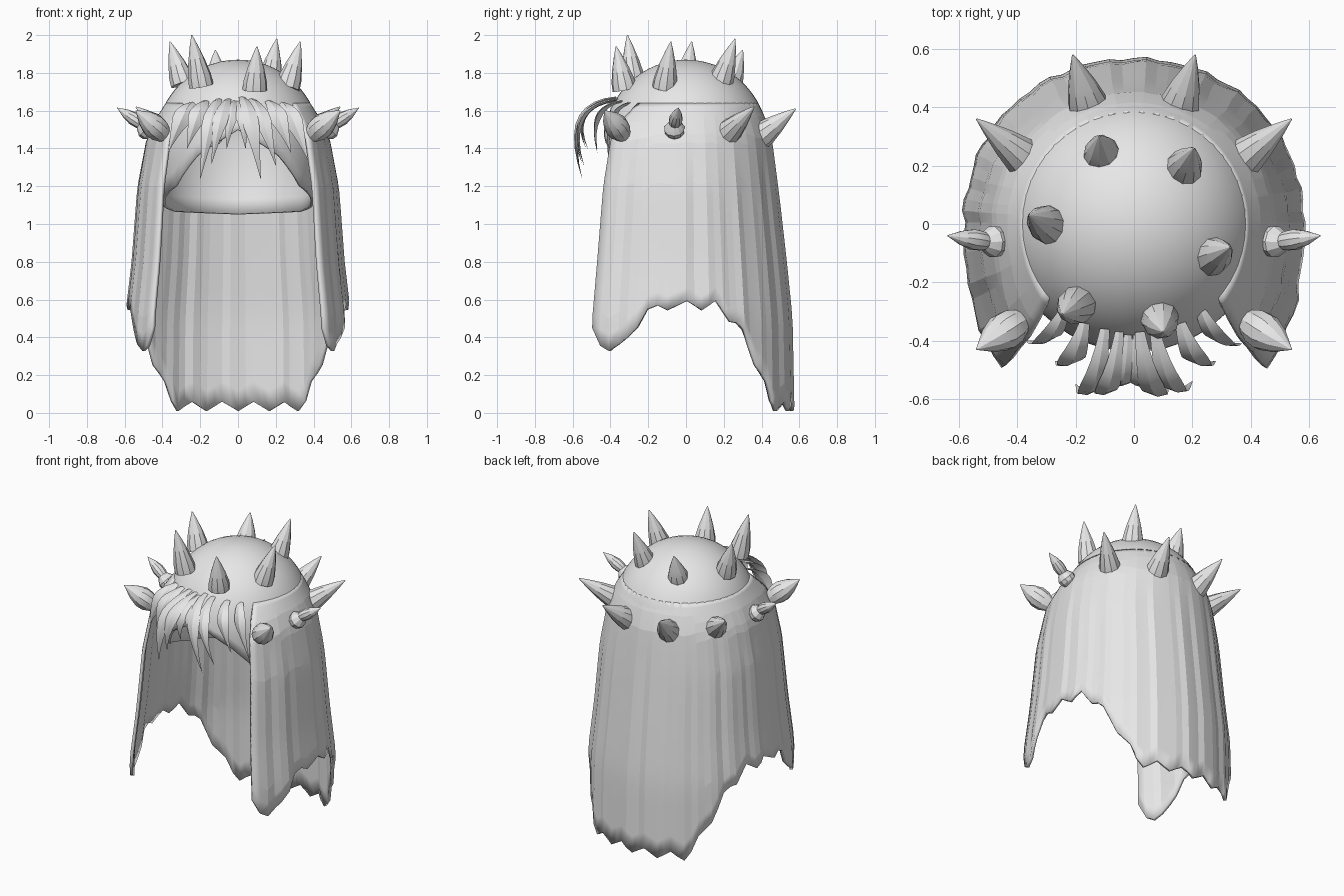
import bpy, bmesh, math
from mathutils import Vector

if "Cube" in bpy.data.objects:
    bpy.data.objects.remove(bpy.data.objects["Cube"], do_unlink=True)

GREY = (0.8, 0.8, 0.8, 1)
mat = bpy.data.materials.new("light_grey")
mat.use_nodes = True
mat.diffuse_color = GREY
bsdf = mat.node_tree.nodes["Principled BSDF"]
bsdf.inputs["Base Color"].default_value = GREY
bsdf.inputs["Roughness"].default_value = 0.8


def lookup(table, x):
    """Linear interpolation in rows of (key, values...) with rising keys."""
    x = min(max(x, table[0][0]), table[-1][0])
    for lo, hi in zip(table, table[1:]):
        if x <= hi[0]:
            t = (x - lo[0]) / (hi[0] - lo[0])
            return [p + (q - p) * t for p, q in zip(lo[1:], hi[1:])]


def grid_object(name, rows, closed=False, caps=False, smooth=None):
    """Skin a list of point rows into one object."""
    bm = bmesh.new()
    vs = [[bm.verts.new(p) for p in row] for row in rows]
    n = len(rows[0])
    for up, down in zip(vs, vs[1:]):
        for c in range(n if closed else n - 1):
            d = (c + 1) % n
            bm.faces.new((up[c], up[d], down[d], down[c]))
    if caps:
        bm.faces.new(vs[0])
        bm.faces.new(vs[-1])
    bmesh.ops.remove_doubles(bm, verts=bm.verts, dist=0.0005)
    if caps:
        bmesh.ops.recalc_face_normals(bm, faces=bm.faces)
    me = bpy.data.meshes.new(name)
    bm.to_mesh(me)
    bm.free()
    me.materials.append(mat)
    ob = bpy.data.objects.new(name, me)
    bpy.context.collection.objects.link(ob)
    if smooth:
        bpy.ops.object.select_all(action='DESELECT')
        ob.select_set(True)
        bpy.context.view_layer.objects.active = ob
        bpy.ops.object.shade_smooth_by_angle(angle=math.radians(smooth))
    return ob


def thicken(ob, amount):
    mod = ob.modifiers.new("thickness", 'SOLIDIFY')
    mod.thickness = amount
    mod.offset = -1


# Scalp cap: a dome, long at the nape and arched over the forehead
CAP_HEM = [(0, 1.05), (60, 1.065), (90, 1.1), (128, 1.2), (150, 1.36), (180, 1.5)]
MID = 1.42


def cap_point(deg, t):
    drop = lookup(CAP_HEM, abs(deg))[0] - MID
    end = math.acos(drop / (0.45 if drop > 0 else 0.75))
    th = end * t
    z = MID + math.cos(th) * (0.45 if math.cos(th) > 0 else 0.75)
    r, a = 0.44 * math.sin(th), math.radians(deg)
    return (r * math.sin(a), r * math.cos(a), z)


cap = grid_object("scalp_cap", [[cap_point(-180 + 7.5 * c, r / 18) for c in range(48)]
                                for r in range(19)], closed=True, smooth=40)
thicken(cap, 0.015)

# Long hair curtain: pleated sheet open at the front with a jagged hem
# height, side radius, back radius, front radius
SHAPE = [(0, .605, .57, .78), (.5, .595, .56, .77), (.8, .56, .53, .73), (1.2, .53, .485, .68),
         (1.45, .485, .455, .62), (1.55, .44, .425, .53), (1.64, .383, .383, .4)]
# angle from the back, hem height
HEM = [(0, .035), (35, .035), (41, .15), (50, .3), (60, .47), (73, .57), (103, .57),
       (111, .43), (117, .37), (124, .31), (130, .45)]
COLS, ROWS, HALF = 64, 20, 130


def curtain_point(c, r):
    deg = HALF * (2 * c / COLS - 1)
    k = c - COLS // 2
    tooth = (-0.025, 0, 0.025, 0)[k % 4] if abs(deg) < 108 else 0
    hem = lookup(HEM, abs(deg))[0] + tooth
    z = 1.64 + (hem - 1.64) * (r / ROWS) ** 1.35
    side, back, front = lookup(SHAPE, z)
    a = math.radians(deg)
    depth = min(1, max(0, (1.6 - z) / 0.5))
    fold = 1 + depth * 0.012 * math.sin(k * 1.9) * math.cos(k * 0.45)
    y = math.cos(a) * (back if abs(deg) < 90 else front)
    return (side * math.sin(a) * fold, y * fold, z)


curtain = grid_object("hair_curtain", [[curtain_point(c, r) for c in range(COLS + 1)]
                                       for r in range(ROWS + 1)], smooth=4)
thicken(curtain, 0.02)


# Spikes: tapered cones that lean outward from the dome
def spike(name, base, tip, radius, profile):
    base, tip = Vector(base), Vector(tip)
    axis = (tip - base).normalized()
    u = axis.orthogonal().normalized()
    v = axis.cross(u)
    root = base - axis * 0.03
    rows = []
    for t, w in profile:
        ring = root.lerp(tip, t)
        rows.append([ring + (u * math.cos(i * math.tau / 10) + v * math.sin(i * math.tau / 10))
                     * radius * w for i in range(10)])
    return grid_object(name, rows, closed=True, caps=True, smooth=25)


CONE = [(0, 1), (.2, .95), (.5, .68), (.8, .32), (1, .04)]
LEAF = [(0, .55), (.25, .95), (.45, 1), (.7, .68), (1, .04)]

CROWN = [((-.2, -.28, 1.76), (-.245, -.31, 2.0)), ((.09, -.33, 1.74), (.1, -.37, 1.94)),
         ((.27, -.11, 1.75), (.33, -.08, 1.965)), ((-.3, 0, 1.77), (-.36, .03, 1.965)),
         ((-.11, .24, 1.76), (-.12, .3, 1.92)), ((.17, .19, 1.77), (.205, .26, 1.98))]
for i, (b, t) in enumerate(CROWN):
    spike(f"crown_spike_{i + 1}", b, t, 0.066, CONE)

LOWER = [("back", (.155, .4, 1.47), (.21, .58, 1.61), .072, CONE),
         ("rear_side", (.37, .22, 1.48), (.54, .36, 1.62), .07, CONE),
         ("side", (.47, -.06, 1.49), (.535, -.065, 1.55), .055, LEAF),
         ("side_tip", (.51, -.06, 1.53), (.64, -.04, 1.615), .036, LEAF),
         ("front_side", (.4, -.34, 1.48), (.54, -.43, 1.6), .066, LEAF)]
for name, b, t, rad, prof in LOWER:
    for side, s in (("left", 1), ("right", -1)):
        spike(f"{side}_{name}_spike", (s * b[0], *b[1:]), (s * t[0], *t[1:]), rad, prof)


# Fringe: flat pointed locks arching forward off the forehead
def lock(name, root, tip, bulge, width):
    root, tip = Vector(root), Vector(tip)
    ctrl = Vector((root.x * 0.6 + tip.x * 0.4, bulge, root.z - 0.03))
    rows = []
    for i in range(10):
        t = i / 9
        p = root * (1 - t) ** 2 + ctrl * 2 * t * (1 - t) + tip * t * t
        d = ((ctrl - root) * (1 - t) + (tip - ctrl) * t).normalized()
        across = Vector((1, p.x * -0.9, 0))
        across = (across - d * across.dot(d)).normalized()
        out = across.cross(d)
        w = width * (0.3 + 1.1 * t if t < 0.5 else 1.7 * (1 - t) + 0.02)
        rows.append([p + across * w, p + out * w * 0.3, p - across * w, p - out * w * 0.3])
    return grid_object(name, rows, closed=True, caps=True, smooth=30)


FRINGE = [((-.1, -.36, 1.66), (-.2, -.55, 1.24), -.66, .055),
          ((-.05, -.37, 1.66), (-.14, -.55, 1.32), -.66, .05),
          ((-.02, -.38, 1.65), (-.06, -.52, 1.4), -.62, .045),
          ((.02, -.37, 1.67), (.12, -.55, 1.24), -.67, .055),
          ((.07, -.36, 1.66), (.2, -.54, 1.31), -.65, .055),
          ((.01, -.38, 1.65), (.04, -.53, 1.4), -.62, .045),
          ((-.17, -.34, 1.65), (-.27, -.47, 1.4), -.52, .06),
          ((-.24, -.3, 1.64), (-.37, -.4, 1.38), -.43, .06),
          ((.16, -.34, 1.65), (.28, -.47, 1.38), -.52, .06),
          ((.23, -.3, 1.64), (.37, -.41, 1.34), -.43, .06)]
for i, args in enumerate(FRINGE):
    lock(f"fringe_lock_{i + 1}", *args)
